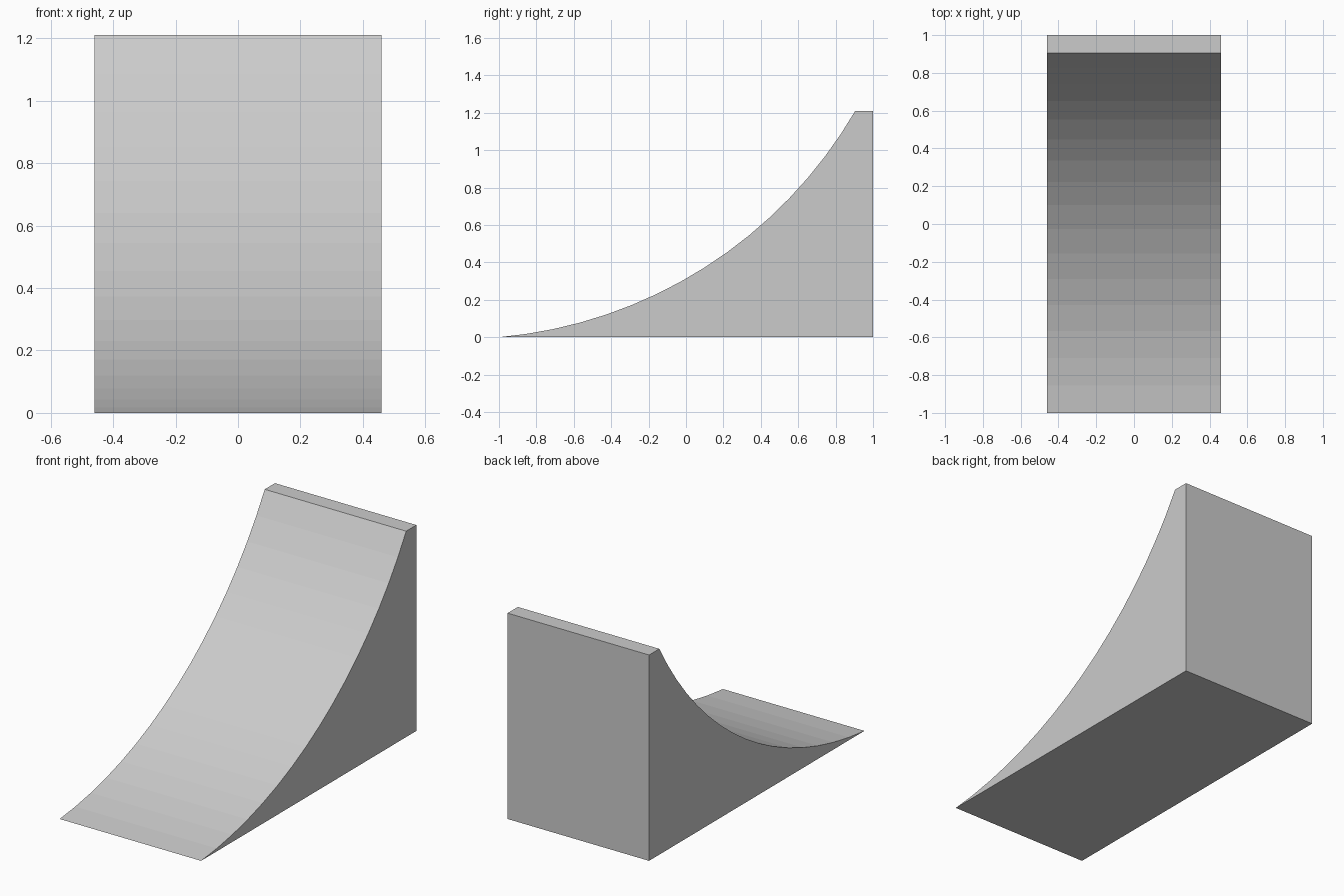
import bpy, bmesh, math

cube = bpy.data.objects.get("Cube")
if cube:
    bpy.data.objects.remove(cube, do_unlink=True)

HALF_WIDTH, HEIGHT = 0.46, 1.21
LIP_Y, BACK_Y = 0.905, 1.0
SEGMENTS = 16
SAGITTA = 0.275

# Grey ramp material
grey = bpy.data.materials.new("light grey")
grey.use_nodes = True
colour = (0.6, 0.6, 0.6, 1.0)
grey.diffuse_color = colour
grey.node_tree.nodes["Principled BSDF"].inputs["Base Color"].default_value = colour

# Side profile: circular arc from the toe up to the lip, then the square back
run = LIP_Y + 1.0
chord = math.hypot(run, HEIGHT)
radius = ((chord / 2) ** 2 + SAGITTA ** 2) / (2 * SAGITTA)
half_angle = math.asin(chord / 2 / radius)
start = math.atan2(HEIGHT, run) - half_angle
profile = []
for i in range(SEGMENTS + 1):
    a = start + 2 * half_angle * i / SEGMENTS
    profile.append((-1.0 + radius * (math.sin(a) - math.sin(start)),
                    radius * (math.cos(start) - math.cos(a))))
profile += [(BACK_Y, HEIGHT), (BACK_Y, 0.0)]

# Extrude the profile across the width
bm = bmesh.new()
side = bm.faces.new([bm.verts.new((-HALF_WIDTH, y, z)) for y, z in profile])
swept = bmesh.ops.extrude_face_region(bm, geom=[side], use_keep_orig=True)
moved = [v for v in swept["geom"] if isinstance(v, bmesh.types.BMVert)]
bmesh.ops.translate(bm, verts=moved, vec=(2 * HALF_WIDTH, 0, 0))
bmesh.ops.recalc_face_normals(bm, faces=bm.faces)

mesh = bpy.data.meshes.new("curved_ramp")
bm.to_mesh(mesh)
bm.free()
mesh.materials.append(grey)
ramp = bpy.data.objects.new("curved_ramp", mesh)
bpy.context.collection.objects.link(ramp)
